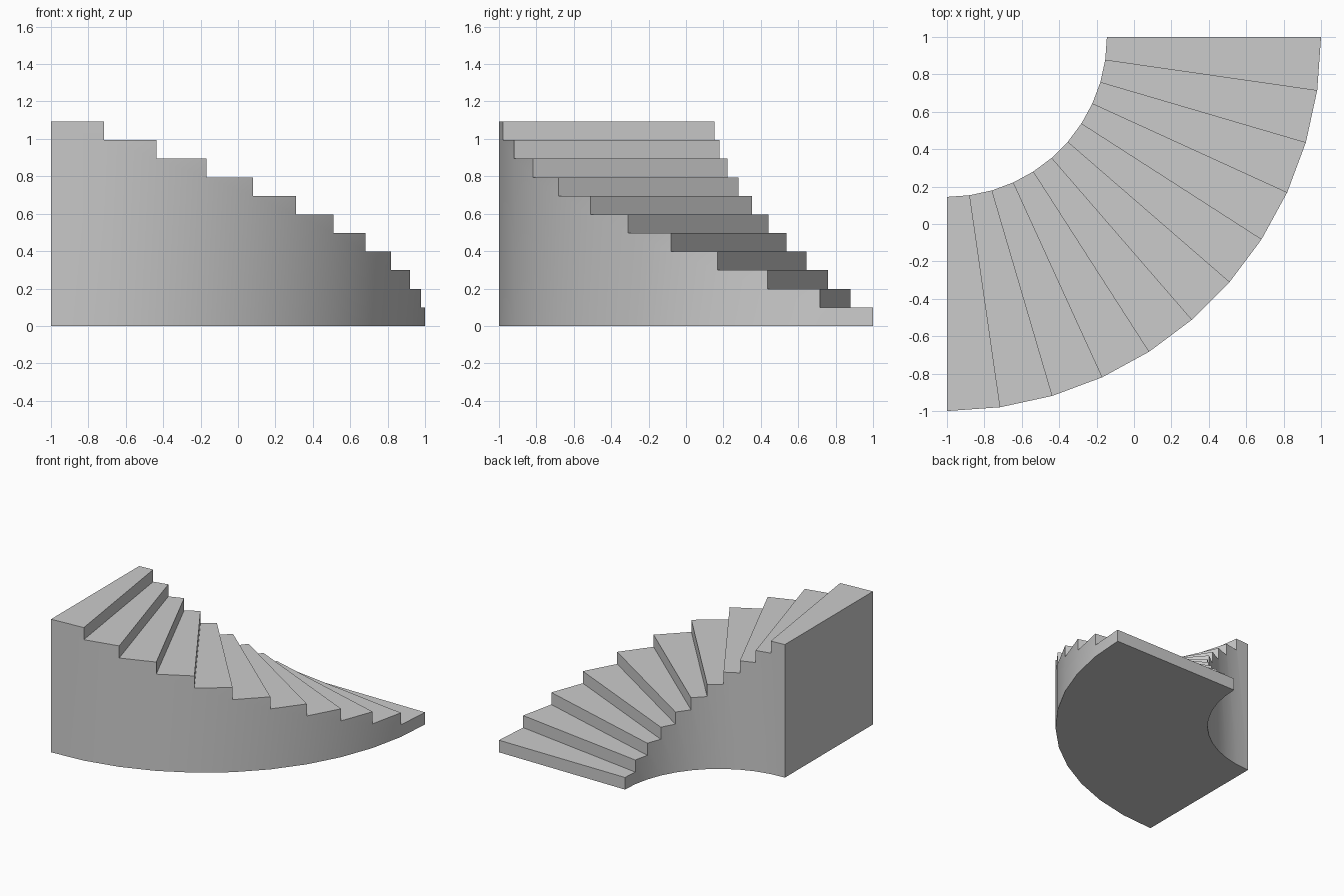
import bpy
import bmesh
import math

cube = bpy.data.objects.get("Cube")
if cube:
    bpy.data.objects.remove(cube, do_unlink=True)

STEPS = 11
OUTER, INNER = 2.0, 0.855
RISE = 1.093 / STEPS
CENTRE_X, CENTRE_Y = -1.0, 1.0

# Plain stone colour
stone = bpy.data.materials.new("light_grey_stone")
stone.use_nodes = True
colour = (0.6, 0.6, 0.6, 1.0)
stone.diffuse_color = colour
stone.node_tree.nodes["Principled BSDF"].inputs["Base Color"].default_value = colour

bm = bmesh.new()
points = {}


def point(radius, turn, level):
    """Shared vertex at a step boundary (turn) and tread height (level)."""
    key = (radius, turn, level)
    if key not in points:
        angle = math.radians(90) * turn / STEPS
        points[key] = bm.verts.new((CENTRE_X + radius * math.cos(angle),
                                    CENTRE_Y - radius * math.sin(angle),
                                    RISE * level))
    return points[key]


def face(*keys):
    bm.faces.new([point(*k) for k in keys])


for i in range(1, STEPS + 1):
    a, b = i - 1, i
    # Tread
    face((INNER, a, i), (OUTER, a, i), (OUTER, b, i), (INNER, b, i))
    # Riser
    face((INNER, a, a), (OUTER, a, a), (OUTER, a, i), (INNER, a, i))
    # Curved side walls, sharing the corner of the step below
    for radius in (OUTER, INNER):
        wall = [(radius, a, 0), (radius, b, 0), (radius, b, i), (radius, a, i)]
        if a > 0:
            wall.append((radius, a, a))
        face(*wall)

# Tall end wall and flat underside
face((INNER, STEPS, 0), (OUTER, STEPS, 0), (OUTER, STEPS, STEPS), (INNER, STEPS, STEPS))
face(*[(OUTER, i, 0) for i in range(STEPS + 1)],
     *[(INNER, i, 0) for i in reversed(range(STEPS + 1))])

bmesh.ops.recalc_face_normals(bm, faces=bm.faces)
mesh = bpy.data.meshes.new("curved_staircase")
bm.to_mesh(mesh)
bm.free()
mesh.materials.append(stone)

stairs = bpy.data.objects.new("curved_staircase", mesh)
bpy.context.collection.objects.link(stairs)

# Smooth curved walls, crisp step edges
bpy.ops.object.select_all(action='DESELECT')
stairs.select_set(True)
bpy.context.view_layer.objects.active = stairs
bpy.ops.object.shade_smooth_by_angle(angle=math.radians(30))
